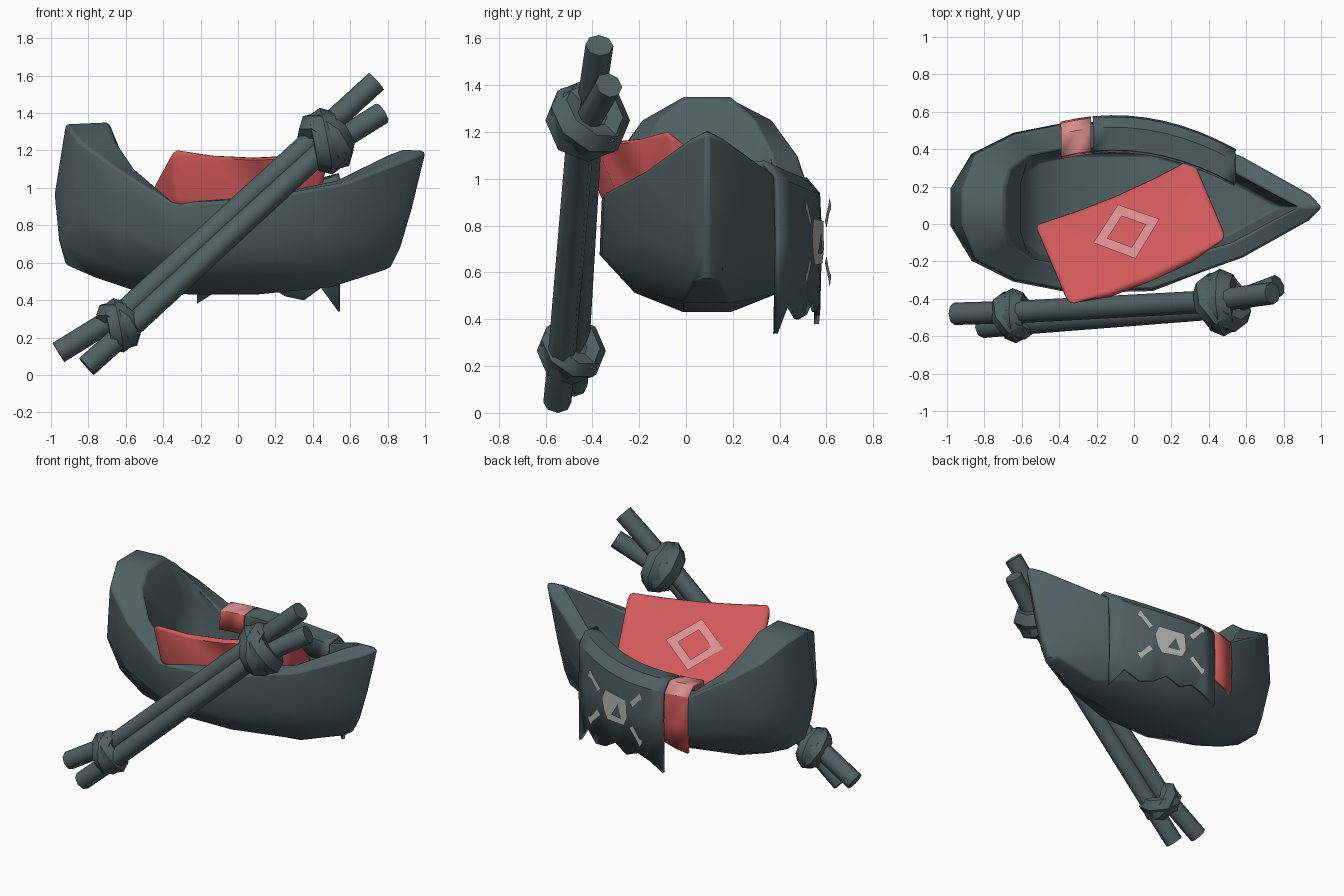
import bpy, bmesh, math
from mathutils import Vector, Matrix

cube = bpy.data.objects.get("Cube")
if cube:
    bpy.data.objects.remove(cube, do_unlink=True)


def material(name, r, g, b):
    mat = bpy.data.materials.new(name)
    mat.use_nodes = True
    mat.diffuse_color = (r, g, b, 1)
    mat.node_tree.nodes["Principled BSDF"].inputs["Base Color"].default_value = (r, g, b, 1)
    return mat


slate = material("slate", .08, .12, .125)
red = material("red", .64, .1, .1)
pink = material("pale_pink", .7, .27, .27)
bone = material("bone_grey", .48, .48, .46)


def finish(bm, name, *mats, angle=35, recalc=True):
    """Turn a bmesh into a linked, shaded object."""
    if recalc:
        bmesh.ops.recalc_face_normals(bm, faces=bm.faces[:])
    mesh = bpy.data.meshes.new(name)
    bm.to_mesh(mesh)
    bm.free()
    mesh.shade_smooth()
    mesh.set_sharp_from_angle(angle=math.radians(angle))
    obj = bpy.data.objects.new(name, mesh)
    bpy.context.collection.objects.link(obj)
    for mat in mats:
        mesh.materials.append(mat)
    return obj


def lerp(a, b, t):
    return a + (b - a) * t


def skin(bm, loops):
    """Bridge neighbouring rows of vertices with quads."""
    for a, b in zip(loops, loops[1:]):
        for i in range(len(a) - 1):
            bm.faces.new((a[i], a[i + 1], b[i + 1], b[i]))


# Hull: stations from stern to bow
# rim x, rim half width, rim z, inner rim x, inner half width, keel x, keel z
stations = [
    (-.92, .10, 1.34, -.69, .10, -.92, .59),
    (-.85, .28, 1.25, -.66, .20, -.76, .52),
    (-.64, .39, 1.10, -.56, .27, -.55, .45),
    (-.35, .45, .92, -.36, .31, -.25, .43),
    (.10, .44, .94, .10, .31, .10, .43),
    (.58, .27, 1.03, .52, .19, .50, .47),
    (.94, .07, 1.17, .80, .04, .78, .56),
    (1.01, 0, 1.20, .88, 0, .82, .58),
]
centre_y = .09


def hull_layers(rx, rw, rz, ix, iw, kx, kz):
    bulge = .065 * max(0, -rx)
    kw = min(.1, rw * .9)
    hood = min(1, max(0, (-ix - .36) / .3))     # deep inner slope at the stern
    return [
        (kx, kw, kz),
        (lerp(kx, rx, .28) - bulge * .6, lerp(kw, rw, .6), lerp(kz, rz, .17)),
        (lerp(kx, rx, .6) - bulge, rw * 1.02, lerp(kz, rz, .5)),
        (rx, rw, rz),
        (ix, iw, rz + .01),
        (ix + .085 * hood, iw + .03 * hood, rz - .02 - .18 * hood),
        (ix * .9, iw * .92, lerp(kz, rz, .4)),
    ]


bm = bmesh.new()
loops = []
for layer in zip(*(hull_layers(*s) for s in stations)):
    port = [bm.verts.new((x, centre_y + w, z)) for x, w, z in layer]
    starboard = [bm.verts.new((x, centre_y - w, z)) for x, w, z in layer[:-1]]
    loops.append(port + starboard[::-1])
skin(bm, [loop + loop[:1] for loop in loops])
for loop in (loops[0], loops[-1]):          # keel strip and floor
    last = len(loop) - 1
    for i in range(len(stations) - 2):
        bm.faces.new((loop[i], loop[i + 1], loop[last - i - 1], loop[last - i]))
    mid = len(stations) - 1
    bm.faces.new(loop[mid - 1:mid + 2])
hull = finish(bm, "hull", slate, angle=42)
bevel = hull.modifiers.new("soft_rim", "BEVEL")
bevel.width = .015
bevel.segments = 2
bevel.angle_limit = math.radians(50)

# Leaning cushion: raised corners, front side undercut below a thin lip
lean = (Matrix.Translation((.01, -.105, .935)) @ Matrix.Rotation(math.radians(23), 4, "Z")
        @ Matrix.Rotation(math.radians(-36), 4, "X"))
length, width, depth = .93, .6, .2
bm = bmesh.new()
bmesh.ops.create_cube(bm, size=1)
lengthwise = [e for e in bm.edges if abs(e.verts[0].co.x - e.verts[1].co.x) > .5]
bmesh.ops.subdivide_edges(bm, edges=lengthwise, cuts=3)
for v in bm.verts:
    x, y, z = v.co
    if z < 0:
        x *= .9
        y *= .3 if y < 0 else .88
    v.co = (x * length, y * width, z * depth + .2 * x * x - .02)
sharp = [e for e in bm.edges if e.calc_face_angle() > .5]
bmesh.ops.bevel(bm, geom=sharp, offset=.035, segments=3, profile=.5, affect="EDGES")
cushion = finish(bm, "cushion", red, angle=50)
cushion.matrix_world = lean

# Diamond patch on the cushion
bm = bmesh.new()
rings = []
for radius in (.188, .108):
    ring = []
    for i in range(4):
        a = math.radians(90 * i - 4)
        x = radius * math.cos(a)
        ring.append(bm.verts.new((x, radius * math.sin(a), .2 * x * x)))
    rings.append(ring + ring[:1])
skin(bm, rings)
patch = finish(bm, "cushion_diamond", pink, recalc=False)
patch.matrix_world = lean @ Matrix.Translation((-.02, .03, depth / 2 - .008))


# Two poles tied side by side
def pole(name, points):
    curve = bpy.data.curves.new(name, "CURVE")
    curve.dimensions = "3D"
    curve.bevel_depth = .06
    curve.bevel_resolution = 2
    curve.use_fill_caps = True
    spline = curve.splines.new("POLY")
    spline.points.add(len(points) - 1)
    for p, co in zip(spline.points, points):
        p.co = (*co, 1)
    curve.materials.append(slate)
    bpy.context.collection.objects.link(bpy.data.objects.new(name, curve))


pole("upper_pole", [(-.96, -.48, .12), (-.62, -.47, .33), (.40, -.415, 1.26), (.74, -.37, 1.57)])
pole("lower_pole", [(-.81, -.55, .045), (-.58, -.53, .25), (.45, -.45, 1.2), (.77, -.33, 1.40)])


# Rope knots: crossing chunky bands around the poles
def knot(name, centre, size):
    along = Vector((1, .06, .93)).to_track_quat("Z", "X").to_matrix().to_4x4()
    for i, tilt in enumerate((28, -32)):
        bpy.ops.mesh.primitive_torus_add(major_segments=8, minor_segments=6,
                                         major_radius=.115, minor_radius=.07)
        band = bpy.context.object
        band.name = f"{name}_band_{i + 1}"
        band.matrix_world = (Matrix.Translation(centre) @ along
                             @ Matrix.Rotation(math.radians(tilt), 4, "XY"[i])
                             @ Matrix.Diagonal((size, size, size * 1.2, 1)))
        band.data.materials.append(slate)
        band.data.shade_smooth()
        band.data.set_sharp_from_angle(angle=math.radians(50))


knot("upper_knot", (.47, -.42, 1.25), .98)
knot("lower_knot", (-.64, -.49, .265), .8)


# Cloths draped over the back rim
def cloth(name, x0, x1, hems, *mats):
    bm = bmesh.new()
    columns = []
    for i, hem in enumerate(hems):
        x = lerp(x0, x1, i / (len(hems) - 1))
        d = x - .16
        y = .532 - .23 * d - .43 * d * d
        top = .985 + .25 * max(0, x) ** 2
        profile = [(-.17, top - .12), (-.16, top), (-.05, top + .01), (0, top - .05), (.008, .75), (0, hem)]
        columns.append([bm.verts.new((x, y + dy, z)) for dy, z in profile])
    skin(bm, columns)
    obj = finish(bm, name, *mats)
    for p in obj.data.polygons:             # folded-over top in the lighter tone
        if len(mats) > 1 and abs(p.normal.z) > .6:
            p.material_index = 1
    solid = obj.modifiers.new("thickness", "SOLIDIFY")
    solid.thickness = .022
    solid.offset = 0


cloth("flag", -.22, .54, [.38, .44, .47, .43, .48, .42, .40, .47, .34], slate)
cloth("sash", -.39, -.23, [.55, .57, .6], red, pink)


# Painted flag emblem on one flat slanted plane just off the cloth
def plate(name, outline, mat, lift):
    bm = bmesh.new()
    f = bm.faces.new([bm.verts.new((x, .598 - .22 * x + lift, z)) for x, z in outline])
    f.normal_update()
    if f.normal.y < 0:
        f.normal_flip()
    finish(bm, name, mat, recalc=False)


cx, cz = .15, .73
skull = [(-.1, .09), (.09, .1), (.12, .03), (.1, -.05), (.07, -.1), (-.08, -.09), (-.11, -.03)]
plate("skull", [(cx + x, cz + z) for x, z in skull], bone, 0)
eye_patch = [(-.06, -.05), (.03, -.05), (-.03, .04)]
plate("skull_eye_patch", [(cx + x, cz + z) for x, z in eye_patch], slate, .006)
shaft = [(.13, .09), (.16, .06), (.22, .13), (.25, .14), (.24, .17), (.22, .19), (.20, .16)]
for side in (-1, 1):
    for up in (-1, 1):
        plate("crossed_bone", [(cx + side * x, cz + up * z) for x, z in shaft], bone, 0)
